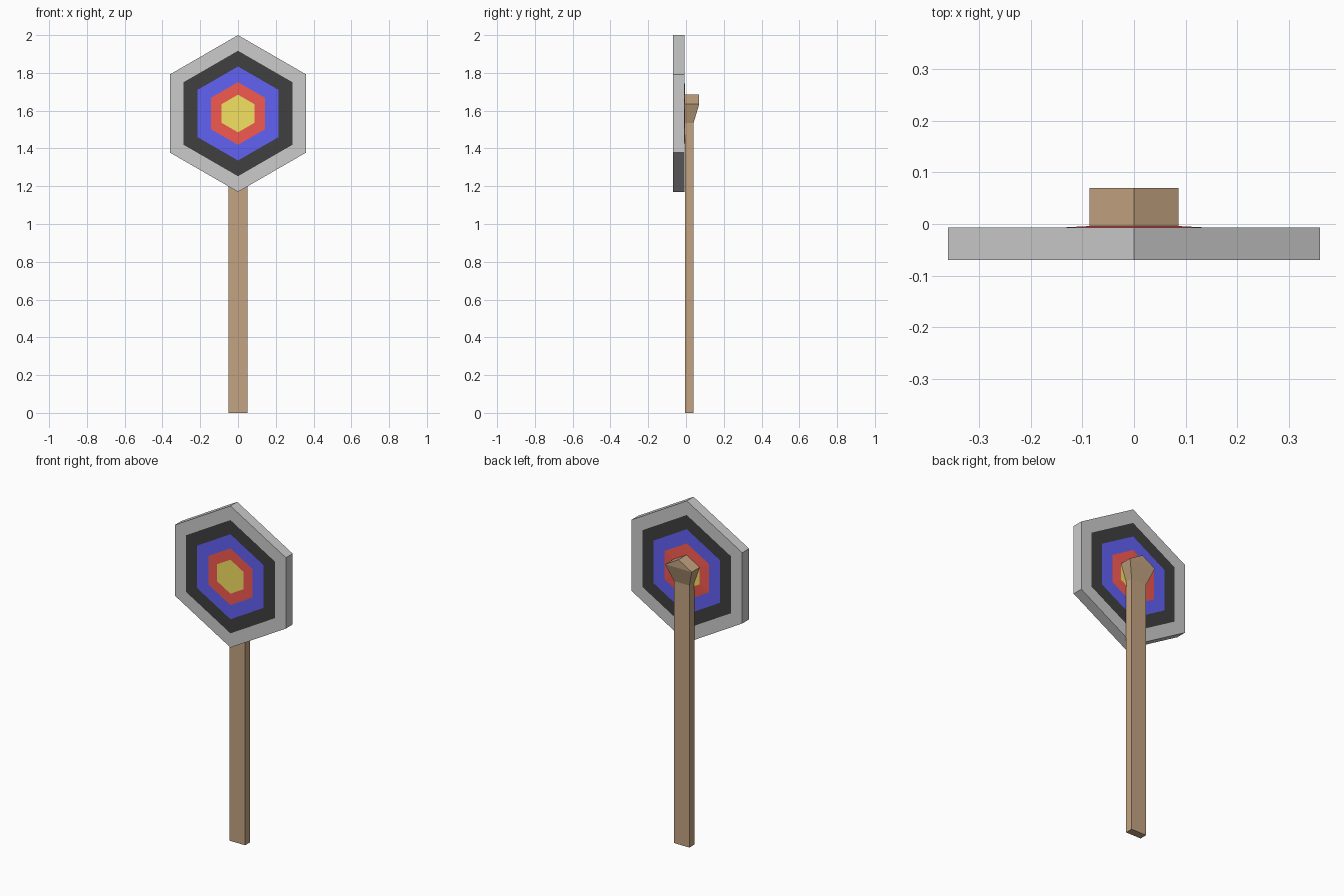
import bpy, bmesh
from math import sin, cos, pi

if "Cube" in bpy.data.objects:
    bpy.data.objects.remove(bpy.data.objects["Cube"])

CZ, R = 1.585, 0.415          # target centre height and outer radius


def material(name, rgb):
    m = bpy.data.materials.new(name)
    m.diffuse_color = (*rgb, 1)
    m.use_nodes = True
    m.node_tree.nodes["Principled BSDF"].inputs["Base Color"].default_value = m.diffuse_color
    return m


def finish(bm, name, mats):
    bmesh.ops.recalc_face_normals(bm, faces=bm.faces)
    me = bpy.data.meshes.new(name)
    bm.to_mesh(me)
    bm.free()
    for m in mats:
        me.materials.append(m)
    ob = bpy.data.objects.new(name, me)
    bpy.context.collection.objects.link(ob)
    return ob


def hex_loop(bm, r, y):
    return [bm.verts.new((r * sin(i * pi / 3), y, CZ + r * cos(i * pi / 3)))
            for i in range(6)]


# Target board: hexagonal loops from front centre, round the rim, to the back
mats = [material("gold", (0.9, 0.75, 0.12)), material("red", (0.9, 0.1, 0.08)),
        material("blue", (0.12, 0.12, 0.9)), material("black", (0.05, 0.05, 0.05)),
        material("pale_rim", (0.8, 0.8, 0.8))]
radii = [R * k for k in (0.24, 0.4, 0.6, 0.8, 1.0)]
FRONT, BACK = -0.07, -0.007
profile = [(r, FRONT) for r in radii] + [(r, BACK) for r in reversed(radii)]
profile[-1] = (radii[0], -0.004)          # back centre bulges slightly
bands = [1, 2, 3, 4, 4, 4, 3, 2, 1]       # material of each strip

bm = bmesh.new()
loops = [hex_loop(bm, r, y) for r, y in profile]
for a, b, mat in zip(loops, loops[1:], bands):
    for i in range(6):
        j = (i + 1) % 6
        bm.faces.new((a[i], a[j], b[j], b[i])).material_index = mat
for cap in (loops[0], loops[-1]):
    bm.faces.new(cap).material_index = 0
finish(bm, "target_board", mats)

# Post with a flared, pointed head: outline (x, z, back y), constant front y
outline = [(-0.05, 0, 0.04), (0.05, 0, 0.04), (0.05, 1.535, 0.04),
           (0.086, 1.635, 0.07), (0, 1.685, 0.07),
           (-0.086, 1.635, 0.07), (-0.05, 1.535, 0.04)]
bm = bmesh.new()
f = [bm.verts.new((x, -0.005, z)) for x, z, y in outline]
b = [bm.verts.new((x, y, z)) for x, z, y in outline]
bm.faces.new(f)
for ids in ((0, 1, 2, 6), (6, 2, 3, 5), (5, 3, 4)):
    bm.faces.new([b[i] for i in ids])
for i in range(7):
    j = (i + 1) % 7
    bm.faces.new((f[i], f[j], b[j], b[i]))
finish(bm, "post", [material("wood", (0.55, 0.37, 0.22))])
